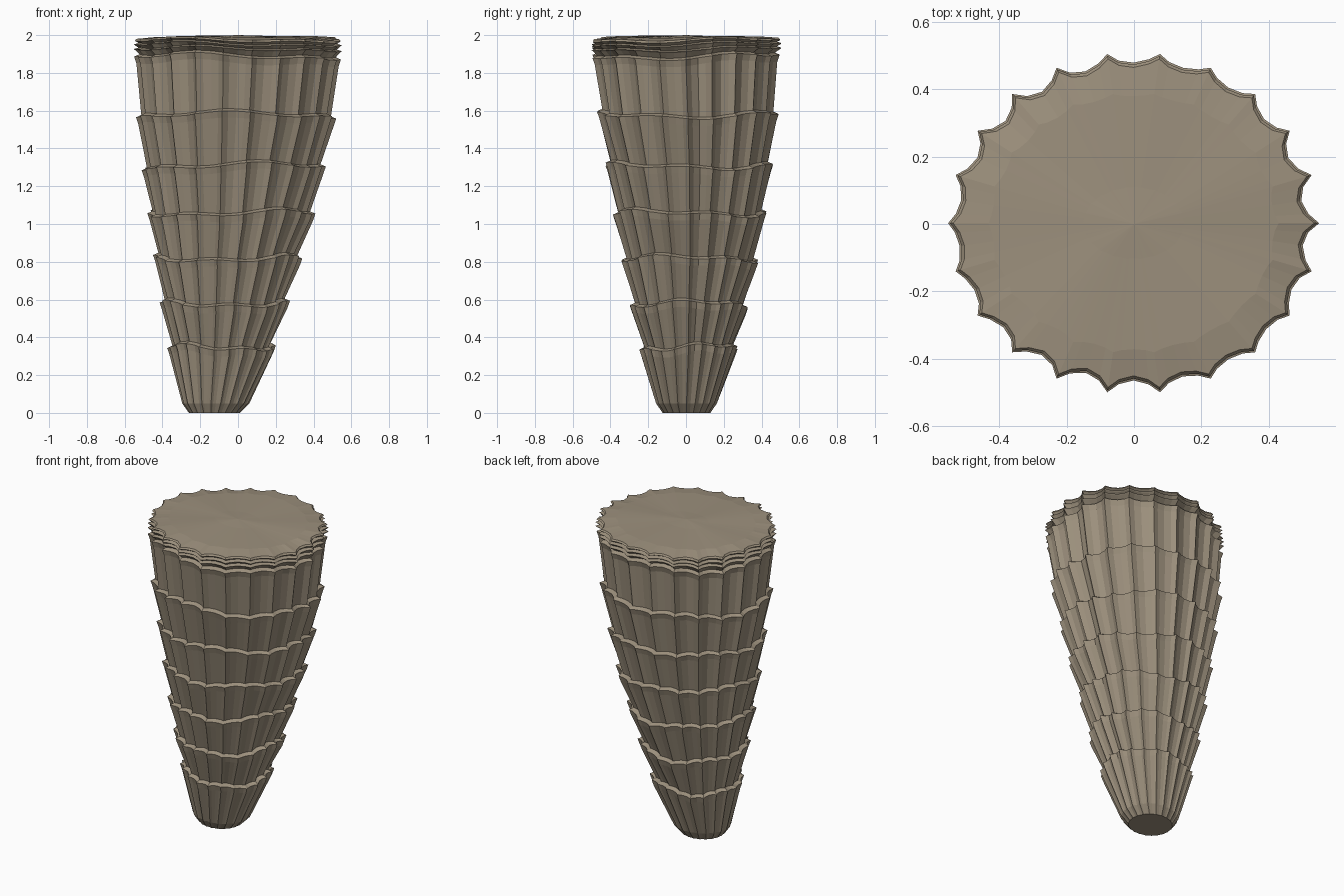
import bpy, bmesh
from math import sin, cos, pi

if "Cube" in bpy.data.objects:
    bpy.data.objects.remove(bpy.data.objects["Cube"], do_unlink=True)

LOBES = 22
SCALLOP = [(0, 1), (0.2, 0.35), (0.5, 0), (0.8, 0.3)]   # position in lobe, bulge

mat = bpy.data.materials.new("grey brown bark")
mat.use_nodes = True
COLOUR = (0.335, 0.28, 0.205, 1)
mat.diffuse_color = COLOUR
mat.node_tree.nodes["Principled BSDF"].inputs["Base Color"].default_value = COLOUR

bm = bmesh.new()


def ring(z, x0, x1, y0, y1, inset=0, amp=0.07, wave=0, phase=0):
    """Scalloped elliptical ring spanning x0..x1 and y0..y1."""
    verts = []
    for lobe in range(LOBES):
        for pos, bulge in SCALLOP:
            a = 2 * pi * (lobe + pos) / LOBES
            k = 1 - amp * (1 - bulge) * (1 + 0.25 * sin(3 * a + 1))
            x = (x0 + x1) / 2 + ((x1 - x0) / 2 - inset) * k * cos(a)
            y = (y0 + y1) / 2 + ((y1 - y0) / 2 - inset) * k * sin(a)
            h = z + wave * (sin(2 * a + phase) + 0.7 * sin(5 * a + 2 * phase))
            verts.append(bm.verts.new((x, y, min(h, 2))))
    return verts


# Foot, then overlapping tiers: each flares into a lip and steps back in
rings = [ring(0, -0.26, 0.01, -0.125, 0.13, amp=0.03),
         ring(0.05, -0.295, 0.06, -0.16, 0.165, amp=0.06)]
TIERS = [(0.345, -0.375, 0.20, -0.25, 0.275),
         (0.575, -0.415, 0.275, -0.30, 0.33),
         (0.815, -0.45, 0.34, -0.345, 0.385),
         (1.055, -0.48, 0.41, -0.39, 0.43),
         (1.305, -0.51, 0.465, -0.43, 0.465),
         (1.575, -0.54, 0.52, -0.475, 0.495),
         (1.885, -0.55, 0.545, -0.50, 0.50)]
for i, (z, *box) in enumerate(TIERS):
    opts = dict(wave=0.014, phase=i * 0.9 + 0.4)
    rings.append(ring(z - 0.035, *box, inset=0.012, **opts))
    rings.append(ring(z, *box, **opts))
    rings.append(ring(z + 0.012, *box, inset=0.028, **opts))

# Thin stacked layers under the rim
RIM = (-0.552, 0.55, -0.505, 0.51)
for i, z in enumerate((1.925, 1.95)):
    opts = dict(wave=0.01, phase=5.8 + i * 0.3)
    rings.append(ring(z - 0.006, *RIM, inset=0.008, **opts))
    rings.append(ring(z, *RIM, **opts))
    rings.append(ring(z + 0.008, *RIM, inset=0.025, **opts))

# Rim and gently domed cap
rings.append(ring(1.97, *RIM, inset=0.006, wave=0.009, phase=6.2))
rings.append(ring(1.98, *RIM, inset=0.015, wave=0.008, phase=6.2))
rings.append(ring(1.99, *RIM, inset=0.12, amp=0.03, wave=0.004, phase=6.2))
rings.append(ring(1.995, *RIM, inset=0.40, amp=0.02, wave=0.001))
center = bm.verts.new((0, 0, 2))

for low, high in zip(rings, rings[1:]):
    for j in range(len(low)):
        n = (j + 1) % len(low)
        bm.faces.new((low[j], low[n], high[n], high[j]))
bm.faces.new(list(reversed(rings[0])))
last = rings[-1]
for j in range(len(last)):
    bm.faces.new((last[j], last[(j + 1) % len(last)], center))

bmesh.ops.recalc_face_normals(bm, faces=bm.faces)
mesh = bpy.data.meshes.new("tiered_trunk")
bm.to_mesh(mesh)
bm.free()
mesh.materials.append(mat)
bpy.context.collection.objects.link(bpy.data.objects.new("tiered_trunk", mesh))
